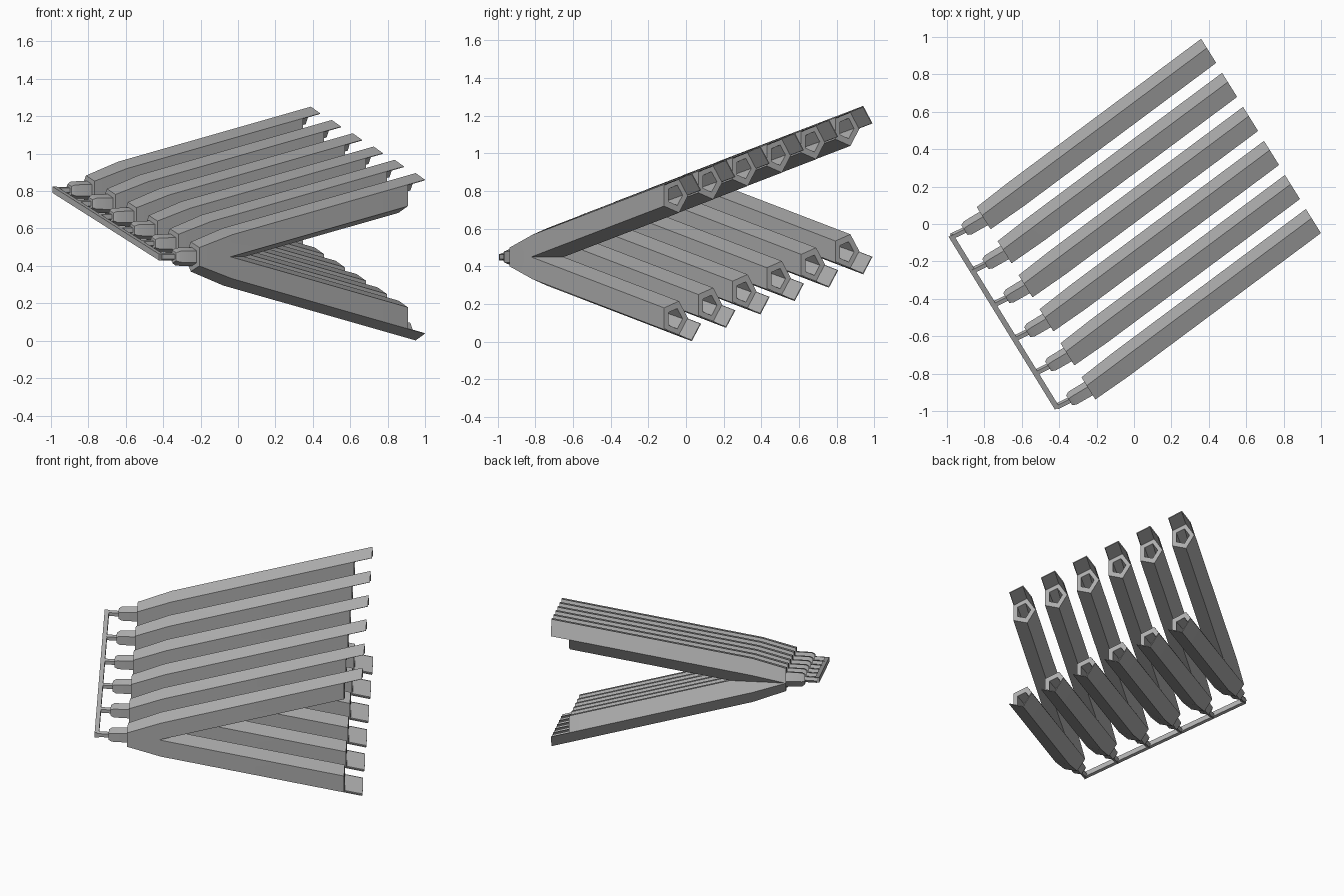
import bpy, bmesh, math
from mathutils import Vector

cube = bpy.data.objects.get("Cube")
if cube:
    bpy.data.objects.remove(cube, do_unlink=True)

# Single grey finish
grey = bpy.data.materials.new("plain_grey")
grey.use_nodes = True
colour = (0.42, 0.42, 0.42, 1)
grey.diffuse_color = colour
grey.node_tree.nodes["Principled BSDF"].inputs["Base Color"].default_value = colour

SIDE = Vector((0.53, -0.848, 0))      # across one fork
FORWARD = Vector((0.848, 0.53, 0))
UP = Vector((0, 0, 1))
STEP = Vector((-0.112, 0.182, 0.071))  # from one fork to the next
COUNT = 6
MID = 0.449                            # height of the front fork's middle
PENTAGON = [(math.cos(math.radians(a)), math.sin(math.radians(a)))
            for a in (180, 108, 36, -36, -108)]
SQUARE = [(-1, -1), (1, -1), (1, 1), (-1, 1)]


def section(centre, outline, wide, high, axis=SIDE):
    return [centre + axis * (a * wide) + UP * (b * high) for a, b in outline]


def loft(name, rings):
    """Skin closed rings into a capped solid, smooth across shallow bends."""
    bm = bmesh.new()
    loops = [[bm.verts.new(p) for p in ring] for ring in rings]
    n = len(loops[0])
    for low, top in zip(loops, loops[1:]):
        for i in range(n):
            j = (i + 1) % n
            bm.faces.new((low[i], low[j], top[j], top[i]))
    bm.faces.new(loops[0][::-1])
    bm.faces.new(loops[-1])
    bmesh.ops.recalc_face_normals(bm, faces=bm.faces)
    for face in bm.faces:
        face.smooth = True
    for edge in bm.edges:
        edge.smooth = edge.calc_face_angle(0) < math.radians(30)
    mesh = bpy.data.meshes.new(name)
    bm.to_mesh(mesh)
    bm.free()
    mesh.materials.append(grey)
    return mesh


def place(name, mesh, offset=Vector()):
    obj = bpy.data.objects.new(name, mesh)
    obj.location = offset
    bpy.context.collection.objects.link(obj)


def at(x, y, rise=0):
    return Vector((x, y, MID + rise))


WIDE, HIGH = 0.084, 0.098
parts = {}

for label, s in (("upper", 1), ("lower", -1)):
    root = at(-0.24, -0.885)
    bend = at(-0.067, -0.758, 0.06 * s)
    tip = at(0.9635, 0.009, 0.354 * s)
    along = (tip - bend).normalized()
    mouth = tip - along * 0.117
    outline = [(a, b * s) for a, b in PENTAGON]

    # Bent five-sided arm with a hollow mouth
    parts[label + "_arm"] = loft(label + "_arm", [
        section(root, outline, WIDE * 0.92, HIGH * 0.85),
        section(bend, outline, WIDE, HIGH),
        section(mouth, outline, WIDE, HIGH),
        section(mouth, outline, WIDE * 0.58, HIGH * 0.58),
        section(mouth - along * 0.15, outline, WIDE * 0.5, HIGH * 0.5)])

    # Thin hood carrying the two outer faces past the mouth
    outer = outline[:3]
    inner = [(a * 0.93, b * 0.93) for a, b in reversed(outer)]
    parts[label + "_hood"] = loft(label + "_hood", [
        section(mouth, outer + inner, WIDE, HIGH),
        section(tip, outer + inner, WIDE, HIGH)])

# Neck block and thin stem behind each fork
back, front = at(-0.345, -0.945), at(-0.225, -0.875)
parts["neck"] = loft("neck", [
    section(back, PENTAGON, 0.034, 0.036),
    section(back.lerp(front, 0.15), PENTAGON, 0.045, 0.05),
    section(front, PENTAGON, 0.047, 0.054)])
rail_end = at(-0.415, -0.978)
parts["stem"] = loft("stem", [
    section(rail_end, PENTAGON, 0.018, 0.02),
    section(back.lerp(front, 0.1), PENTAGON, 0.018, 0.02)])

for i in range(COUNT):
    for name, mesh in parts.items():
        place(f"{name}_{i + 1}", mesh, STEP * i)

# Sloping rail joining all the stems
ends = (rail_end - STEP * 0.04, rail_end + STEP * (COUNT - 0.96))
place("rail", loft("rail", [section(e, SQUARE, 0.014, 0.017, FORWARD) for e in ends]))
